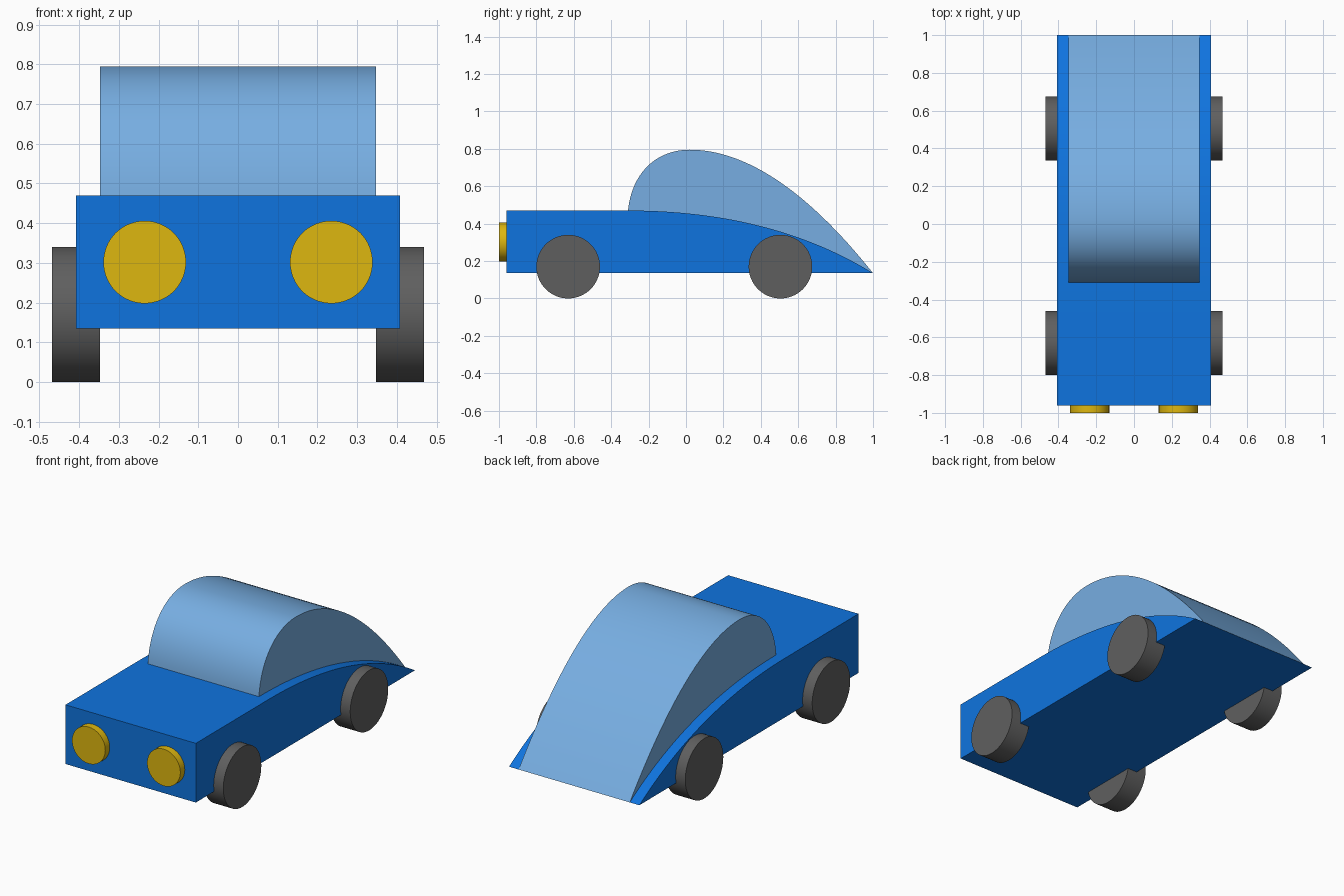
import bpy, bmesh, math
from mathutils import Vector, Matrix
from mathutils.geometry import interpolate_bezier

cube = bpy.data.objects.get("Cube")
if cube:
    bpy.data.objects.remove(cube, do_unlink=True)


def material(name, rgb):
    linear = [((c / 255 + 0.055) / 1.055) ** 2.4 for c in rgb] + [1]
    mat = bpy.data.materials.new(name)
    mat.use_nodes = True
    mat.diffuse_color = linear
    mat.node_tree.nodes["Principled BSDF"].inputs["Base Color"].default_value = linear
    return mat


blue = material("body blue", (15, 116, 223))
pale = material("cabin pale blue", (119, 174, 226))
grey = material("tyre grey", (95, 95, 95))
gold = material("lamp gold", (222, 183, 16))


def finish(name, bm, mat):
    bmesh.ops.recalc_face_normals(bm, faces=bm.faces)
    mesh = bpy.data.meshes.new(name)
    bm.to_mesh(mesh)
    bm.free()
    mesh.materials.append(mat)
    obj = bpy.data.objects.new(name, mesh)
    bpy.context.collection.objects.link(obj)
    bpy.ops.object.select_all(action="DESELECT")
    obj.select_set(True)
    bpy.context.view_layer.objects.active = obj
    bpy.ops.object.shade_smooth_by_angle(angle=math.radians(30))
    return obj


def extrude_profile(name, points, half_width, mat):
    """Side profile in (y, z), extruded across the width."""
    bm = bmesh.new()
    face = bm.faces.new([bm.verts.new((-half_width, y, z)) for y, z in points])
    side = bmesh.ops.extrude_face_region(bm, geom=[face])
    verts = [g for g in side["geom"] if isinstance(g, bmesh.types.BMVert)]
    bmesh.ops.translate(bm, verts=verts, vec=(2 * half_width, 0, 0))
    return finish(name, bm, mat)


def disc(name, centre, radius, depth, axis, mat):
    bm = bmesh.new()
    bmesh.ops.create_cone(bm, cap_ends=True, segments=64, radius1=radius,
                          radius2=radius, depth=depth)
    turn = Matrix.Rotation(math.pi / 2, 4, axis)
    bmesh.ops.transform(bm, matrix=Matrix.Translation(centre) @ turn, verts=bm.verts)
    return finish(name, bm, mat)


def curve(*handles, steps=32):
    return [tuple(p) for p in interpolate_bezier(*map(Vector, handles), steps)]


SILL, DECK, BREAK, TAIL = 0.135, 0.47, -0.31, 1.0

# Body with flat bonnet and curved tail
tail = curve((BREAK, DECK), (0.20, DECK), (0.64, 0.358), (TAIL, SILL))
extrude_profile("body", [(-0.96, SILL), (-0.96, DECK)] + tail, 0.408, blue)

# Cabin dome: steep windscreen, then a long sweep to the tail
screen = curve((BREAK, DECK), (-0.29, 0.67), (-0.16, 0.795), (0.02, 0.795))
sweep = curve((0.02, 0.795), (0.32, 0.795), (0.65, 0.575), (TAIL, SILL))
extrude_profile("cabin", screen + sweep[1:], 0.348, pale)

# Wheels and headlamps
for side, s in (("left", 1), ("right", -1)):
    for end, y in (("front", -0.63), ("rear", 0.505)):
        disc(f"{end}_{side}_wheel", (s * 0.408, y, 0.17), 0.17, 0.12, "Y", grey)
    disc(f"{side}_headlamp", (s * 0.235, -0.975, 0.302), 0.104, 0.05, "X", gold)
